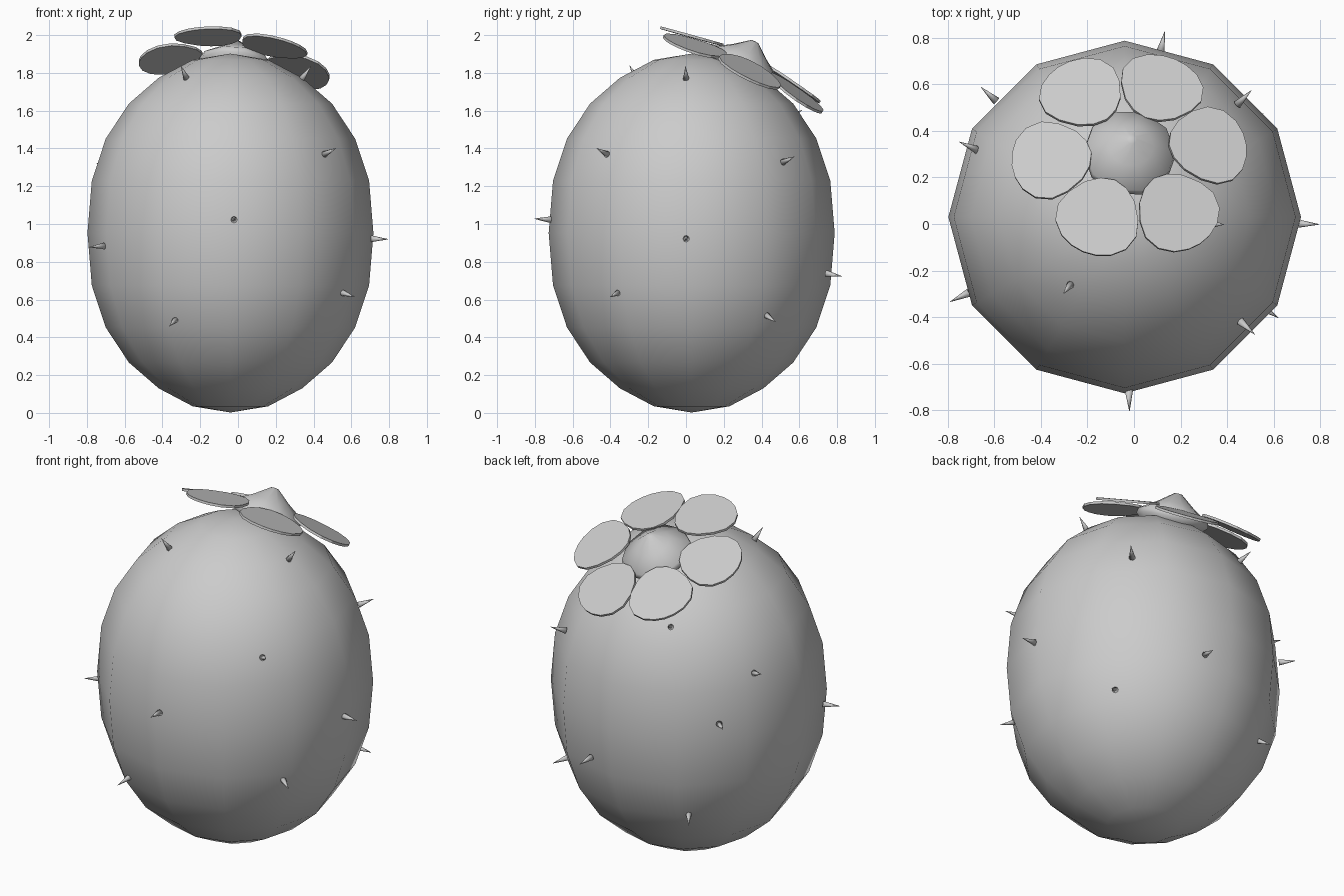
import bpy, bmesh, math
from mathutils import Vector, Matrix

if "Cube" in bpy.data.objects:
    bpy.data.objects.remove(bpy.data.objects["Cube"])

C = Vector((-0.04, 0.03, 0.952))      # body centre
R, H = 0.757, 0.95                    # body half width and half height


def make(name, bm, matrix=Matrix(), smooth=True):
    bmesh.ops.recalc_face_normals(bm, faces=bm.faces[:])
    me = bpy.data.meshes.new(name)
    bm.to_mesh(me)
    bm.free()
    ob = bpy.data.objects.new(name, me)
    ob.matrix_world = matrix
    bpy.context.collection.objects.link(ob)
    for p in me.polygons:
        p.use_smooth = smooth
    return ob


def lathe(profile, sides):
    """Revolve (radius, z) points round z."""
    bm = bmesh.new()
    vs = [bm.verts.new((r, 0, z)) for r, z in profile]
    es = [bm.edges.new(e) for e in zip(vs, vs[1:])]
    bmesh.ops.spin(bm, geom=vs + es, axis=(0, 0, 1), cent=(0, 0, 0),
                   angle=math.tau, steps=sides, use_duplicate=False)
    bmesh.ops.remove_doubles(bm, verts=bm.verts[:], dist=1e-4)
    return bm


def normal_frame(pos, normal):
    return Matrix.Translation(pos) @ normal.to_track_quat('Z', 'Y').to_matrix().to_4x4()


# body: egg-shaped low-poly barrel
half = [(R, 0), (0.734, 0.277), (0.66, 0.5), (0.538, 0.685),
        (0.38, 0.822), (0.2, 0.917), (0, H)]
profile = [(r, -z) for r, z in half[:0:-1]] + half
make("body", lathe(profile, 12), Matrix.Translation(C))

# spines: small cones standing on the skin
spots = [(-.02, -.79, 1.03), (-.28, -.27, 1.8), (.35, 0, 1.8), (.47, -.43, 1.38),
         (.75, 0, .92), (-.74, -.31, .88), (.6, -.39, .61), (-.35, -.6, .46),
         (.46, .53, 1.34), (.12, .77, .73), (.51, .44, .5), (-.61, .545, 1.05),
         (-.7, .33, 1.31), (-.41, .56, .47), (-.29, .56, 1.57)]
for i, s in enumerate(spots):
    d = Vector(s) - C
    d /= math.sqrt((d.x ** 2 + d.y ** 2) / R ** 2 + d.z ** 2 / H ** 2)
    n = Vector((d.x / R ** 2, d.y / R ** 2, d.z / H ** 2)).normalized()
    bm = bmesh.new()
    bmesh.ops.create_cone(bm, cap_ends=True, segments=8, radius1=0.018,
                          radius2=0.001, depth=0.09,
                          matrix=Matrix.Translation((0, 0, 0.045)))
    make(f"spine_{i + 1}", bm, normal_frame(C + d * 0.985, n))

# flower frame, tilted with the skin
axis = Vector((0.07, 0.43, 0.9)).normalized()
zx = Vector((1, 0, 0))
zx = (zx - axis * zx.dot(axis)).normalized()
frame = Matrix((zx, axis.cross(zx), axis)).transposed().to_4x4()
frame = Matrix.Translation((-0.02, 0.3, 1.83)) @ frame

# flower core: shallow cone with a small blunt tip
core = [(0, -0.06), (0.15, -0.05), (0.2, 0), (0.195, 0.03),
        (0.1, 0.09), (0.022, 0.15), (0, 0.153)]
make("flower_core", lathe(core, 10), frame)

# petals: rounded blades drooping outward
edge = [(.2, .06), (.24, .115), (.31, .162), (.38, .183), (.45, .165), (.5, .115), (.525, .055)]
outline = [(.185, 0)] + edge + [(.532, 0)] + [(x, -y) for x, y in edge[::-1]]
for k in range(6):
    bm = bmesh.new()
    face = bm.faces.new([bm.verts.new((x - 0.2, y, 0)) for x, y in outline])
    top = bmesh.ops.extrude_face_region(bm, geom=[face])
    bmesh.ops.translate(bm, vec=(0, 0, 0.014),
                        verts=[v for v in top['geom'] if isinstance(v, bmesh.types.BMVert)])
    lift = 0.046 if k % 2 == 0 else 0.03
    m = (frame @ Matrix.Rotation(math.radians(7 + 60 * k), 4, 'Z')
         @ Matrix.Translation((0.18, 0, lift))
         @ Matrix.Rotation(math.radians(11), 4, 'Y'))
    make(f"petal_{k + 1}", bm, m, smooth=False)
